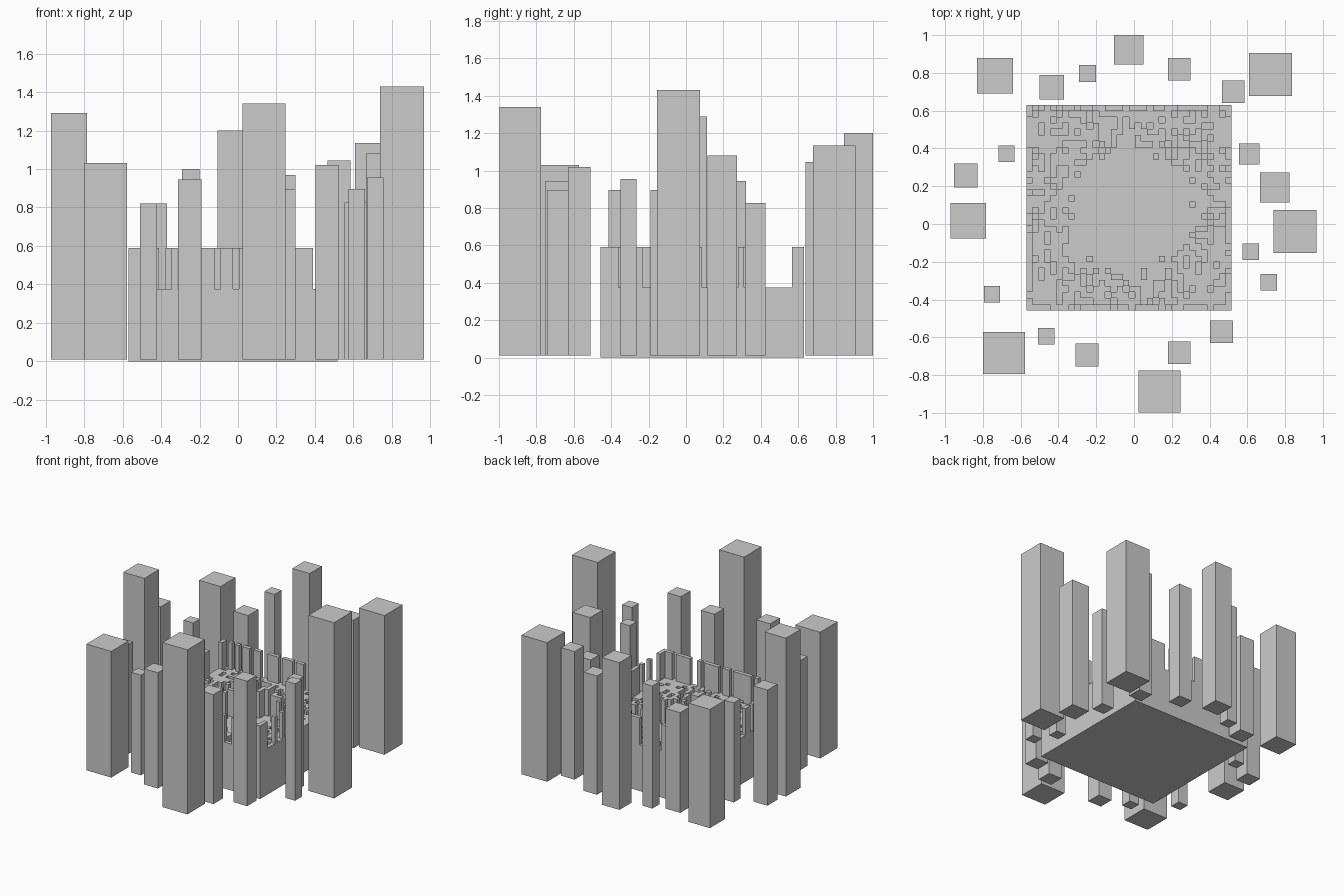
import bpy, bmesh, math, random

if "Cube" in bpy.data.objects:
    bpy.data.objects.remove(bpy.data.objects["Cube"])

random.seed(7)


def finish(name, bm):
    mesh = bpy.data.meshes.new(name)
    bm.to_mesh(mesh)
    bm.free()
    obj = bpy.data.objects.new(name, mesh)
    bpy.context.collection.objects.link(obj)


def box(name, x, y, width, z0, z1):
    bm = bmesh.new()
    bmesh.ops.create_cube(bm, size=1)
    for v in bm.verts:
        v.co = (x + v.co.x * width, y + v.co.y * width,
                (z0 + z1) / 2 + v.co.z * (z1 - z0))
    finish(name, bm)


# Ring of square towers: centre x, centre y, width, top
towers = [
    (-0.735, 0.785, 0.19, 0.97), (-0.435, 0.723, 0.13, 0.82),
    (-0.245, 0.798, 0.09, 1.00), (-0.028, 0.923, 0.155, 1.20),
    (0.24, 0.82, 0.12, 0.97), (0.722, 0.792, 0.228, 1.135),
    (0.525, 0.70, 0.12, 1.045), (0.61, 0.37, 0.11, 0.825),
    (0.745, 0.193, 0.158, 1.08), (0.853, -0.04, 0.228, 1.43),
    (0.618, -0.147, 0.087, 0.895), (0.713, -0.308, 0.086, 0.955),
    (0.463, -0.57, 0.12, 1.02), (0.24, -0.682, 0.12, 0.895),
    (0.135, -0.887, 0.222, 1.34), (-0.25, -0.693, 0.122, 0.945),
    (-0.465, -0.595, 0.088, 0.82), (-0.688, -0.684, 0.222, 1.03),
    (-0.752, -0.372, 0.086, 0.895), (-0.878, 0.018, 0.188, 1.29),
    (-0.89, 0.257, 0.125, 0.945), (-0.675, 0.372, 0.085, 0.815),
]
for i, (x, y, w, top) in enumerate(towers):
    box(f"tower_{i + 1}", x, y, w, 0.01, top)

# Stepped bowl: a grid of cells with scattered raised columns
N, X0, Y0, SIZE = 34, -0.57, -0.457, 1.087
C = SIZE / N
FLOOR, MID, HIGH = 0.16, 0.375, 0.59


def cell_height(i, j):
    rim = min(i, j, N - 1 - i, N - 1 - j) == 0
    d = math.hypot(i - (N - 1) / 2, j - (N - 1) / 2) * C
    side_gap = j in (28, 29, 30, 31)
    if rim:
        return HIGH if random.random() < 0.55 and not side_gap else MID
    return MID if random.random() < min(0.75, (d - 0.29) / 0.3) else FLOOR


heights = {(i, j): cell_height(i, j) for i in range(N) for j in range(N)}
bm = bmesh.new()


def quad(*pts):
    bm.faces.new([bm.verts.new(p) for p in pts])


for (i, j), h in heights.items():
    xa, ya = X0 + i * C, Y0 + j * C
    corners = [(xa, ya), (xa + C, ya), (xa + C, ya + C), (xa, ya + C)]
    quad(*[(x, y, h) for x, y in corners])
    # Walls down to each lower neighbour
    for k, (di, dj) in enumerate([(0, -1), (1, 0), (0, 1), (-1, 0)]):
        low = heights.get((i + di, j + dj), 0)
        if low < h:
            a, b = corners[k], corners[(k + 1) % 4]
            quad((*a, low), (*b, low), (*b, h), (*a, h))
# Underside
quad((X0, Y0, 0), (X0, Y0 + SIZE, 0), (X0 + SIZE, Y0 + SIZE, 0), (X0 + SIZE, Y0, 0))
bmesh.ops.remove_doubles(bm, verts=bm.verts, dist=1e-5)
finish("stepped_bowl", bm)
